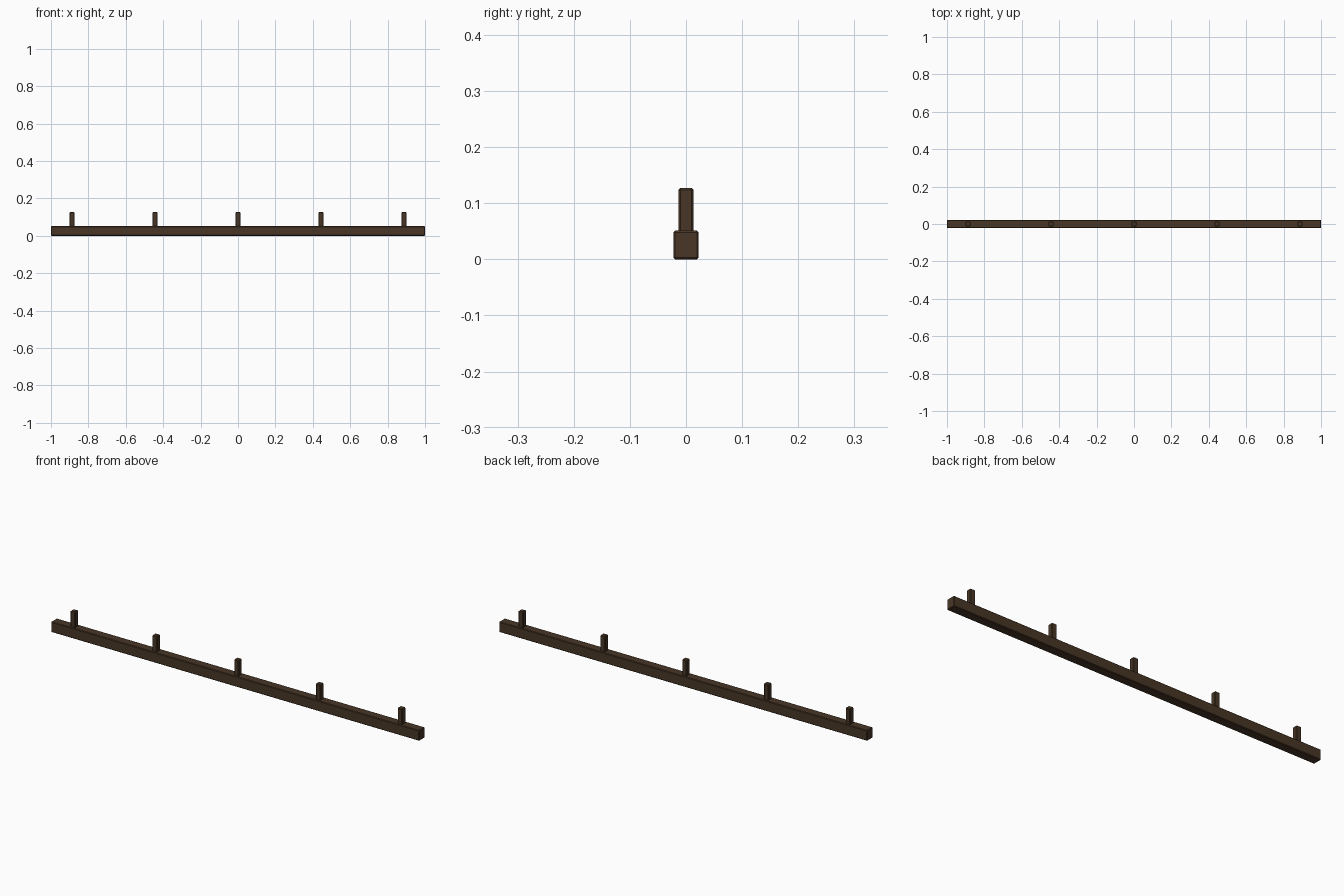
import bpy

if "Cube" in bpy.data.objects:
    bpy.data.objects.remove(bpy.data.objects["Cube"])

# Single dark wood colour
wood = bpy.data.materials.new("dark_wood")
wood.diffuse_color = (0.065, 0.037, 0.019, 1.0)
wood.use_nodes = True
wood.node_tree.nodes["Principled BSDF"].inputs["Base Color"].default_value = wood.diffuse_color


def block(name, size, centre, bevel):
    """Box with small chamfered edges."""
    bpy.ops.mesh.primitive_cube_add(size=1, location=centre)
    ob = bpy.context.object
    ob.name = name
    ob.scale = size
    bpy.ops.object.transform_apply(location=False, rotation=False, scale=True)
    mod = ob.modifiers.new("chamfer", 'BEVEL')
    mod.width = bevel
    mod.segments = 1
    ob.data.materials.append(wood)
    return ob


# Long base rail
RAIL_H = 0.051
block("rail", (2.0, 0.045, RAIL_H), (0, 0, RAIL_H / 2), 0.003)

# Five evenly spaced upright pegs, seated slightly into the rail
BOTTOM, TOP = RAIL_H - 0.004, 0.127
for i in range(5):
    x = (i - 2) * 0.444
    block(f"peg_{i + 1}", (0.026, 0.026, TOP - BOTTOM),
          (x, 0, (TOP + BOTTOM) / 2), 0.003)
